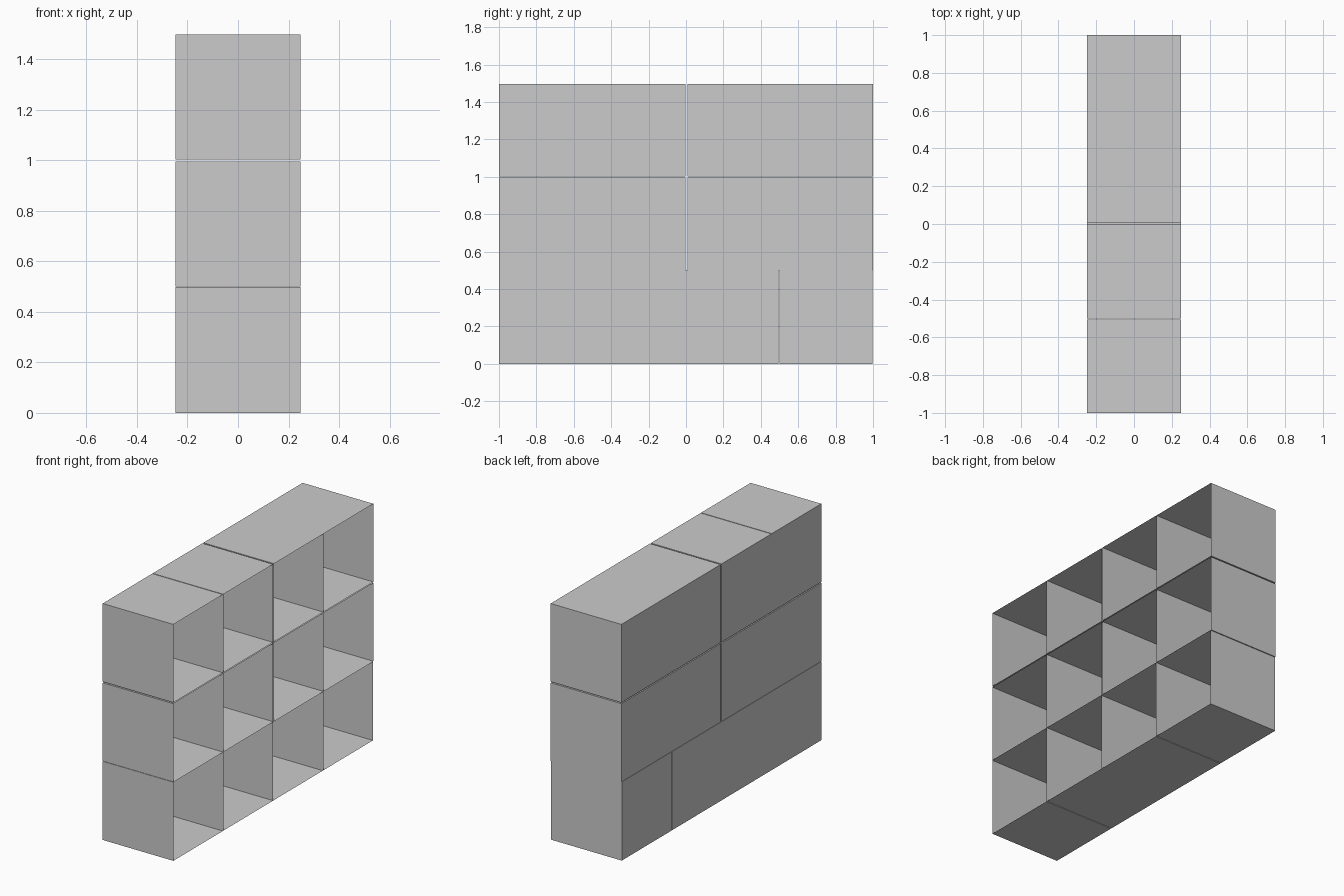
import bpy, bmesh

if "Cube" in bpy.data.objects:
    bpy.data.objects.remove(bpy.data.objects["Cube"])

X0, X1 = -0.2475, 0.2475   # closed back, open face


def shelf_module(name, spans, z0, z1):
    """Thin-sheet shelf unit open toward +x; spans are the y ranges of its bays."""
    bm = bmesh.new()

    def sheet(*corners):
        bm.faces.new([bm.verts.new(c) for c in corners])

    # top and bottom of each bay
    for a, b in spans:
        sheet((X0, a, z0), (X0, b, z0), (X1, b, z0), (X1, a, z0))
        sheet((X0, a, z1), (X1, a, z1), (X1, b, z1), (X0, b, z1))
    # side walls and dividers (shared ones only once)
    for y in sorted({y for span in spans for y in span}):
        sheet((X0, y, z0), (X1, y, z0), (X1, y, z1), (X0, y, z1))
    # one continuous back panel
    a, b = spans[0][0], spans[-1][1]
    sheet((X0, a, z0), (X0, a, z1), (X0, b, z1), (X0, b, z0))

    bmesh.ops.remove_doubles(bm, verts=bm.verts, dist=0.0005)
    mesh = bpy.data.meshes.new(name)
    bm.to_mesh(mesh)
    bm.free()
    obj = bpy.data.objects.new(name, mesh)
    bpy.context.collection.objects.link(obj)


# bottom row: three joined bays plus a single cube
shelf_module("bottom_long_shelf", [(-1, -0.505), (-0.5, -0.002), (-0.002, 0.495)], 0, 0.498)
shelf_module("bottom_end_cube", [(0.5, 0.996)], 0, 0.498)

# middle and top rows: two double-bay units with a gap between them
for row, z0, z1 in (("middle", 0.5, 0.995), ("top", 1.002, 1.497)):
    shelf_module(row + "_near_shelf", [(-1, -0.505), (-0.5, -0.002)], z0, z1)
    shelf_module(row + "_far_shelf", [(0.007, 0.5), (0.5, 1)], z0, z1)
